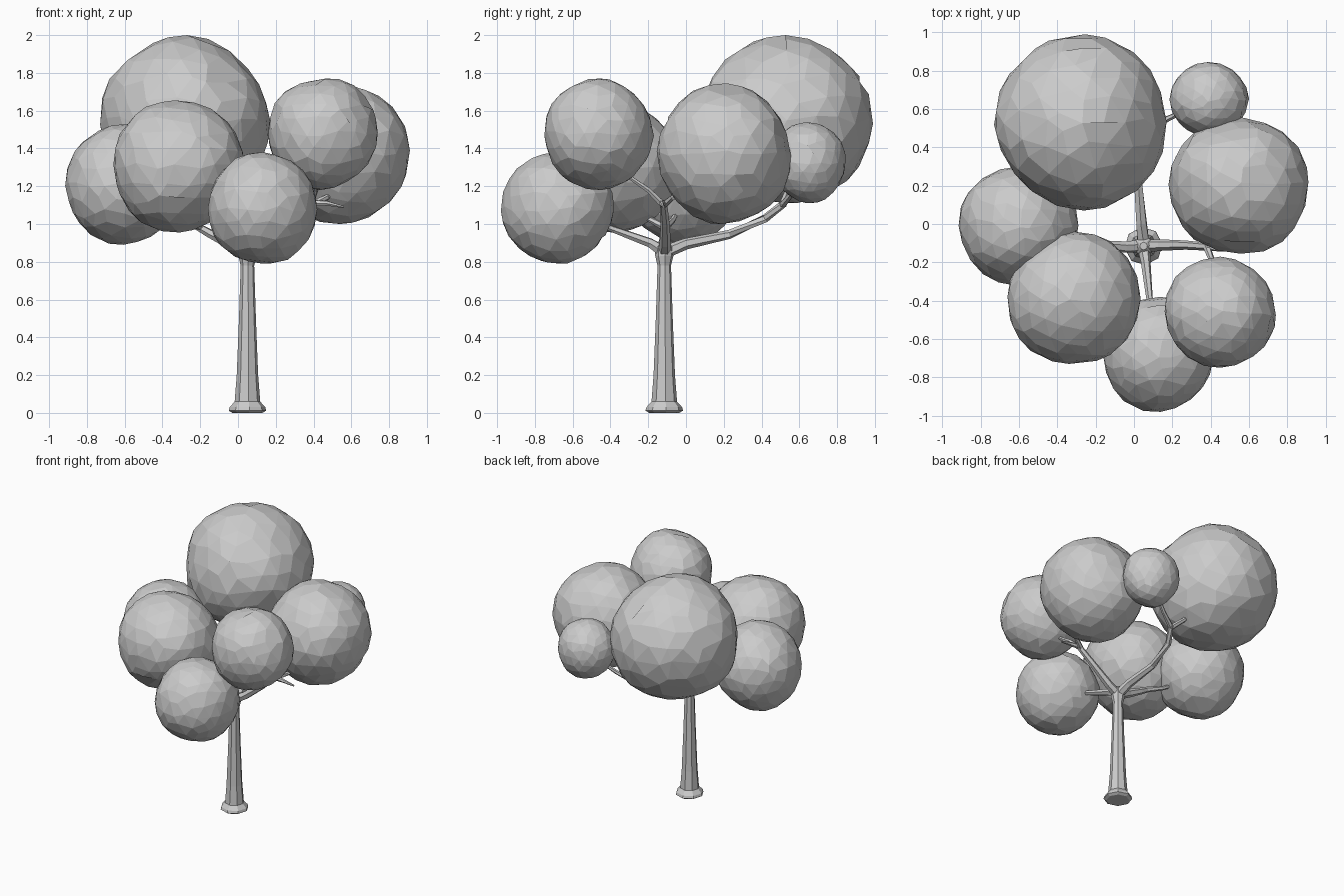
import bpy, bmesh, math, random
from mathutils import Vector, noise

cube = bpy.data.objects.get("Cube")
if cube:
    bpy.data.objects.remove(cube, do_unlink=True)

random.seed(7)

grey = bpy.data.materials.new("plain_grey")
grey.use_nodes = True
grey.diffuse_color = (0.6, 0.6, 0.6, 1)
bsdf = next(n for n in grey.node_tree.nodes if n.type == 'BSDF_PRINCIPLED')
bsdf.inputs["Base Color"].default_value = (0.6, 0.6, 0.6, 1)


def add_object(name, bm):
    bmesh.ops.recalc_face_normals(bm, faces=bm.faces)
    mesh = bpy.data.meshes.new(name)
    bm.to_mesh(mesh)
    bm.free()
    mesh.materials.append(grey)
    obj = bpy.data.objects.new(name, mesh)
    bpy.context.collection.objects.link(obj)
    return obj


def tube(name, path, sides):
    """Flat-sided tube through (x, y, z, radius) points."""
    bm = bmesh.new()
    pts = [Vector(p[:3]) for p in path]
    rings = []
    for i, p in enumerate(pts):
        along = (pts[min(i + 1, len(pts) - 1)] - pts[max(i - 1, 0)]).normalized()
        u = along.cross(Vector((0.3, 1, 0.1))).normalized()
        v = along.cross(u)
        angles = [2 * math.pi * (k + 0.5) / sides for k in range(sides)]
        rings.append([bm.verts.new(p + path[i][3] * (u * math.cos(a) + v * math.sin(a)))
                      for a in angles])
    for a, b in zip(rings, rings[1:]):
        for k in range(sides):
            n = (k + 1) % sides
            bm.faces.new((a[k], a[n], b[n], b[k]))
    bm.faces.new(rings[0])
    bm.faces.new(rings[-1])
    return add_object(name, bm)


def foliage(name, low, high):
    """Lumpy faceted ball filling the box between two corners."""
    bm = bmesh.new()
    bmesh.ops.create_icosphere(bm, subdivisions=3, radius=1)
    shift = Vector([random.uniform(0, 50) for _ in range(3)])
    for v in bm.verts:
        jitter = Vector([random.uniform(-0.055, 0.055) for _ in range(3)])
        lump = 1 + 0.06 * noise.noise(v.co * 1.1 + shift)
        v.co = (v.co + jitter).normalized() * lump
    for axis in range(3):
        values = [v.co[axis] for v in bm.verts]
        a, b = min(values), max(values)
        for v in bm.verts:
            t = (v.co[axis] - a) / (b - a)
            v.co[axis] = low[axis] + t * (high[axis] - low[axis])
    # Merge nearly flat neighbours into irregular facets
    bmesh.ops.dissolve_limit(bm, angle_limit=math.radians(9),
                             verts=bm.verts, edges=bm.edges)
    return add_object(name, bm)


# Trunk with flared foot and widening crown
X, Y = 0.05, -0.115
tube("trunk", [(X, Y, 0, 0.08), (X, Y, 0.012, 0.1), (X, Y, 0.03, 0.095),
               (X, Y, 0.06, 0.068), (X, Y, 0.2, 0.057), (X, Y, 0.5, 0.045),
               (X, Y, 0.78, 0.036), (X, Y, 0.83, 0.048),
               (X, Y, 0.88, 0.05), (X, Y, 0.91, 0.02)], 8)

# Main limbs
tube("front_branch", [(X, Y, 0.85, 0.035), (0.06, -0.19, 0.9, 0.026),
                      (0.08, -0.38, 0.97, 0.018), (0.12, -0.6, 1.05, 0.012)], 6)
tube("back_branch", [(X, Y, 0.85, 0.035), (0.04, 0, 0.895, 0.03),
                     (0.02, 0.23, 0.945, 0.024), (0.04, 0.42, 1.03, 0.022),
                     (0.1, 0.52, 1.11, 0.02)], 6)
tube("left_branch", [(X, Y, 0.85, 0.035), (0.14, -0.11, 0.9, 0.03),
                     (0.27, -0.11, 1.0, 0.024), (0.4, -0.12, 1.11, 0.02)], 6)
tube("right_branch", [(X, Y, 0.85, 0.035), (-0.05, -0.12, 0.9, 0.03),
                      (-0.15, -0.11, 0.95, 0.024), (-0.22, -0.11, 0.99, 0.02)], 6)

# Forks leading into the foliage
forks = {
    "left_front_fork": [(0.38, -0.12, 1.1, 0.02), (0.41, -0.2, 1.18, 0.015),
                        (0.44, -0.36, 1.29, 0.01)],
    "left_back_fork": [(0.38, -0.12, 1.1, 0.02), (0.47, -0.07, 1.14, 0.015),
                       (0.54, 0.1, 1.22, 0.01)],
    "left_twig": [(0.38, -0.12, 1.11, 0.02), (0.47, -0.13, 1.11, 0.014),
                  (0.56, -0.12, 1.09, 0.006)],
    "right_front_fork": [(-0.2, -0.11, 0.98, 0.02), (-0.26, -0.2, 1.03, 0.015),
                         (-0.31, -0.34, 1.15, 0.01)],
    "right_back_fork": [(-0.2, -0.11, 0.98, 0.02), (-0.32, -0.07, 1.02, 0.015),
                        (-0.5, -0.02, 1.12, 0.01)],
    "back_left_fork": [(0.09, 0.51, 1.1, 0.02), (0.2, 0.56, 1.16, 0.015),
                       (0.36, 0.64, 1.28, 0.01)],
    "back_right_fork": [(0.09, 0.51, 1.1, 0.02), (0, 0.54, 1.18, 0.016),
                        (-0.15, 0.54, 1.36, 0.01)],
}
for name, path in forks.items():
    tube(name, path, 6)

# Foliage balls
foliage("crown_foliage", (-0.73, 0.07, 1.11), (0.17, 0.99, 2.0))
foliage("right_foliage", (-0.915, -0.32, 0.89), (-0.29, 0.3, 1.53))
foliage("right_front_foliage", (-0.66, -0.73, 0.955), (0.035, -0.04, 1.655))
foliage("front_foliage", (-0.16, -0.98, 0.79), (0.42, -0.38, 1.38))
foliage("left_front_foliage", (0.16, -0.75, 1.18), (0.74, -0.17, 1.77))
foliage("left_foliage", (0.18, -0.155, 1.0), (0.91, 0.555, 1.745))
foliage("left_back_foliage", (0.185, 0.455, 1.11), (0.6, 0.845, 1.54))
